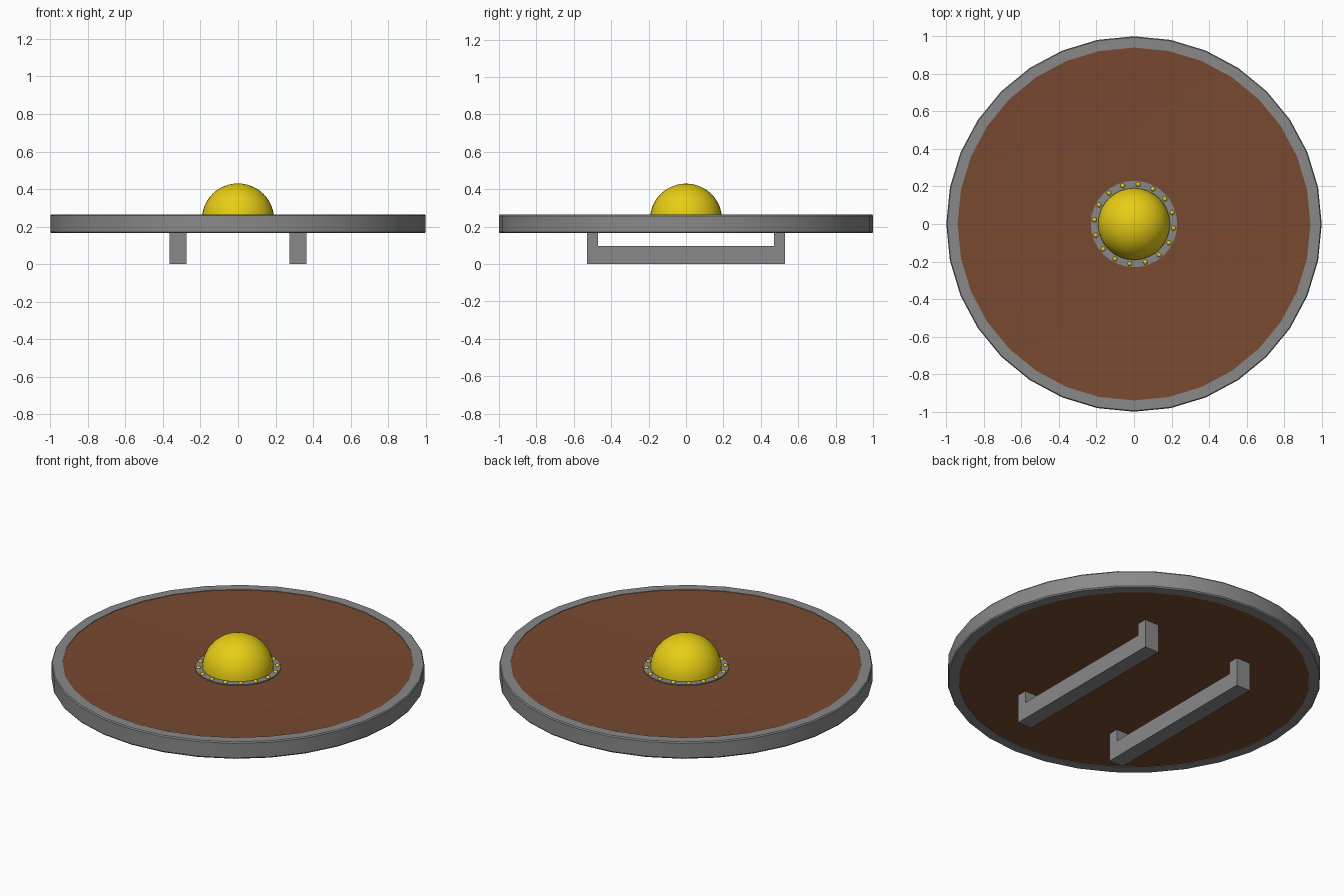
import bpy, bmesh, math

if "Cube" in bpy.data.objects:
    bpy.data.objects.remove(bpy.data.objects["Cube"])


def material(name, rgb):
    m = bpy.data.materials.new(name)
    m.diffuse_color = (*rgb, 1)
    m.use_nodes = True
    m.node_tree.nodes["Principled BSDF"].inputs["Base Color"].default_value = m.diffuse_color
    return m


STEEL = material("grey steel", (0.25, 0.25, 0.25))
WOOD = material("brown wood", (0.19, 0.068, 0.03))
BRASS = material("yellow brass", (0.82, 0.63, 0.007))


def finish(name, bm, mat, smooth=True):
    bmesh.ops.recalc_face_normals(bm, faces=bm.faces)
    me = bpy.data.meshes.new(name)
    bm.to_mesh(me)
    bm.free()
    me.materials.append(mat)
    ob = bpy.data.objects.new(name, me)
    bpy.context.collection.objects.link(ob)
    if smooth:
        bpy.ops.object.select_all(action='DESELECT')
        ob.select_set(True)
        bpy.context.view_layer.objects.active = ob
        bpy.ops.object.shade_smooth_by_angle(angle=math.radians(30))
    return ob


def lathe(name, profile, mat, closed=False, n=32):
    """Revolve an (r, z) profile about the z axis."""
    bm = bmesh.new()
    rings = []
    for r, z in profile:
        if r < 1e-6:
            rings.append([bm.verts.new((0, 0, z))] * n)
        else:
            rings.append([bm.verts.new((r * math.cos(2 * math.pi * i / n),
                                        r * math.sin(2 * math.pi * i / n), z))
                          for i in range(n)])
    pairs = list(zip(rings, rings[1:]))
    if closed:
        pairs.append((rings[-1], rings[0]))
    for a, b in pairs:
        for i in range(n):
            j = (i + 1) % n
            bm.faces.new(list(dict.fromkeys((a[i], a[j], b[j], b[i]))))
    return finish(name, bm, mat)


# Steel rim around the board
lathe("rim", [(0.94, 0.165), (0.995, 0.165), (1, 0.172), (1, 0.258),
              (0.995, 0.265), (0.94, 0.265)], STEEL, closed=True)

# Wooden board, dished slightly towards the middle
lathe("board", [(0, 0.168), (0.945, 0.168), (0.945, 0.262),
                (0.23, 0.24), (0, 0.24)], WOOD)

# Flat collar and domed boss
lathe("boss_collar", [(0.17, 0.235), (0.23, 0.235), (0.23, 0.246), (0.17, 0.246)],
      STEEL, closed=True)
lathe("boss_dome", [(0.192 * math.cos(math.pi / 2 * i / 12) if i < 12 else 0,
                     0.24 + 0.19 * math.sin(math.pi / 2 * i / 12))
                    for i in range(13)], BRASS)

# Ring of rivets on the collar
bm = bmesh.new()
for k in range(16):
    a = math.radians(84 + 22.5 * k)
    new = bmesh.ops.create_icosphere(bm, subdivisions=2, radius=0.013)["verts"]
    bmesh.ops.translate(bm, verts=new,
                        vec=(0.212 * math.cos(a), 0.212 * math.sin(a), 0.244))
finish("rivets", bm, BRASS)

# Two U-shaped handles underneath: (y, z) outline extruded across x
OUTLINE = [(-0.53, 0), (0.53, 0), (0.53, 0.175), (0.47, 0.175),
           (0.47, 0.097), (-0.47, 0.097), (-0.47, 0.175), (-0.53, 0.175)]
for side, cx in (("left", -0.32), ("right", 0.32)):
    bm = bmesh.new()
    face = bm.faces.new([bm.verts.new((cx - 0.046, y, z)) for y, z in OUTLINE])
    ext = bmesh.ops.extrude_face_region(bm, geom=[face])["geom"]
    bmesh.ops.translate(bm, vec=(0.092, 0, 0),
                        verts=[v for v in ext if isinstance(v, bmesh.types.BMVert)])
    finish(side + "_handle", bm, STEEL, smooth=False)
